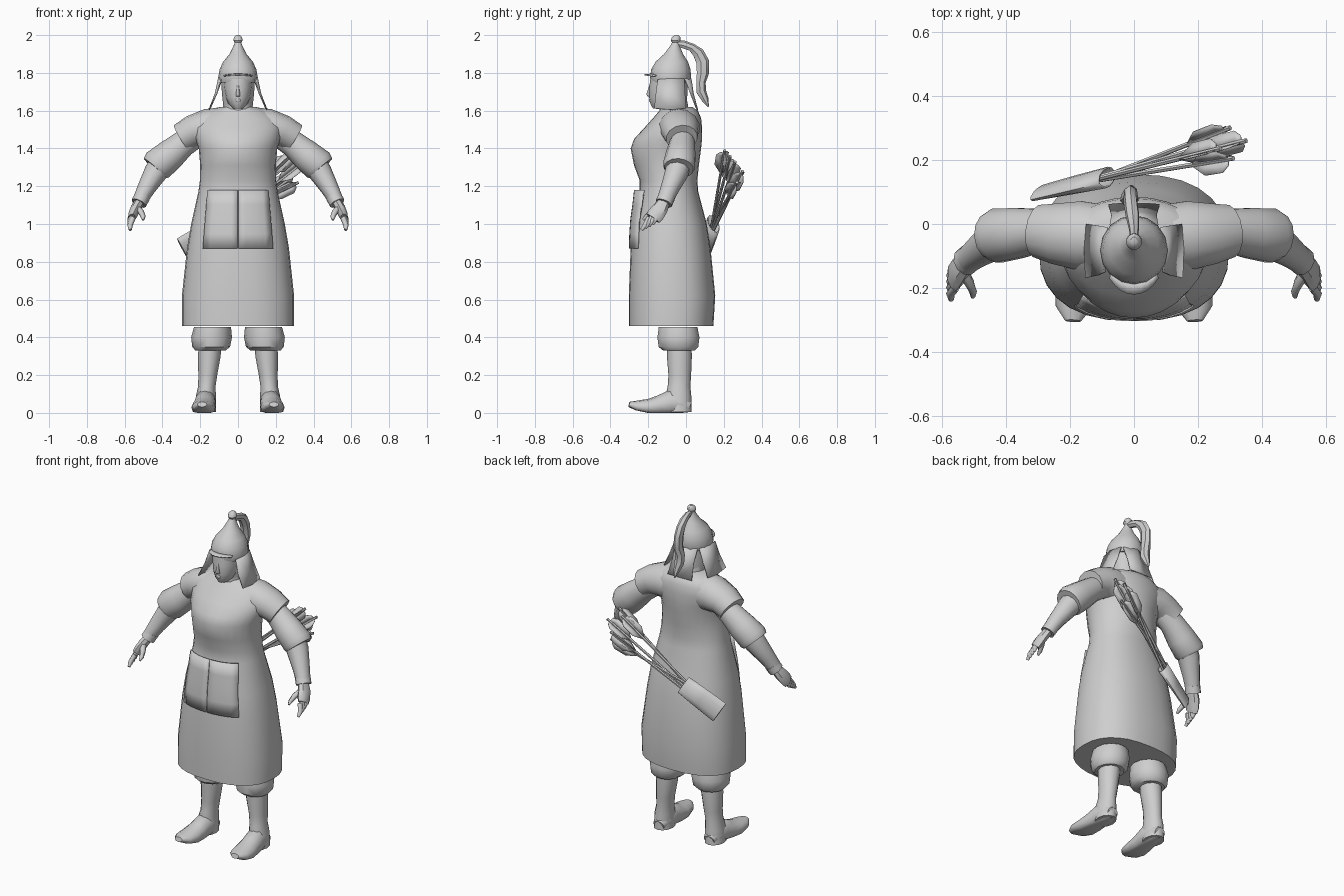
import bpy, bmesh, math
from mathutils import Vector

grey = bpy.data.materials.new("plain_grey")
grey.diffuse_color = (0.62, 0.62, 0.62, 1)


def finish(name, bm, thick=0, angle=40):
    """Turn a bmesh into a named, smooth-by-angle object."""
    bmesh.ops.recalc_face_normals(bm, faces=bm.faces)
    me = bpy.data.meshes.new(name)
    bm.to_mesh(me)
    bm.free()
    me.materials.append(grey)
    me.shade_smooth()
    me.set_sharp_from_angle(angle=math.radians(angle))
    ob = bpy.data.objects.new(name, me)
    bpy.context.collection.objects.link(ob)
    if thick:
        mod = ob.modifiers.new("thickness", "SOLIDIFY")
        mod.thickness = thick
        mod.offset = 0
    return ob


def power(c, e):
    return math.copysign(abs(c) ** (2 / e), c)


def loft(name, rings, n=12, ref=(0, 1, 0), side=1, caps=(True, True), flat=False, angle=40):
    """Skin rings (x, y, z, a, b, squareness); b lies along ref, flat keeps rings level."""
    bm = bmesh.new()
    ctr = [Vector(r[:3]) for r in rings]
    loops = []
    for i, r in enumerate(rings):
        t = ctr[min(i + 1, len(ctr) - 1)] - ctr[max(i - 1, 0)]
        t = Vector((0, 0, 1)) if flat else t.normalized()
        u = Vector(ref).cross(t).normalized()
        v = t.cross(u)
        e = r[5] if len(r) > 5 else 2
        ring = []
        for k in range(n):
            w = 2 * math.pi * k / n
            p = ctr[i] + u * r[3] * power(math.cos(w), e) + v * r[4] * power(math.sin(w), e)
            ring.append(bm.verts.new((p.x * side, p.y, p.z)))
        loops.append(ring)
    for a, b in zip(loops, loops[1:]):
        for k in range(n):
            bm.faces.new((a[k], a[(k + 1) % n], b[(k + 1) % n], b[k]))
    if caps[0]:
        bm.faces.new(loops[0])
    if caps[1]:
        bm.faces.new(loops[-1])
    return finish(name, bm, angle=angle)


def sheet(name, rows, thick=0.008, side=1):
    """Thin plate through rows of points."""
    bm = bmesh.new()
    g = [[bm.verts.new((p[0] * side, p[1], p[2])) for p in row] for row in rows]
    for a, b in zip(g, g[1:]):
        for k in range(len(a) - 1):
            bm.faces.new((a[k], a[k + 1], b[k + 1], b[k]))
    return finish(name, bm, thick)


# Robe: (z, half width, front y, back y, squareness)
robe = [(0.46, .297, -.303, .145, 2.4), (0.62, .297, -.303, .155, 2.4), (0.87, .27, -.293, .13, 2.3),
        (1.0, .248, -.28, .11, 2.3), (1.17, .21, -.245, .065, 2.2), (1.23, .202, -.245, .06, 2.1),
        (1.31, .2, -.275, .068, 2), (1.40, .208, -.293, .08, 1.9), (1.45, .225, -.275, .085, 1.9),
        (1.51, .235, -.22, .085, 2), (1.56, .215, -.175, .08, 2), (1.595, .165, -.145, .065, 2),
        (1.62, .095, -.125, .035, 2)]
loft("robe", [(0, (f + b) / 2, z, w, (b - f) / 2, e) for z, w, f, b, e in robe],
     n=28, flat=True)
loft("neck", [(0, -.06, 1.57, .08, .08), (0, -.07, 1.68, .075, .07)], n=12)


def robe_point(x, z, gap):
    """Point just in front of the robe."""
    for lo, hi in zip(robe, robe[1:]):
        if lo[0] <= z <= hi[0]:
            t = (z - lo[0]) / (hi[0] - lo[0])
            w, f, b, e = [p + (q - p) * t for p, q in zip(lo[1:], hi[1:])]
            depth = max(0, 1 - (x / w) ** e) ** (1 / e)
            return (x, (f + b) / 2 - (b - f) / 2 * depth - gap, z)


# Front apron in two halves with a narrow slit
for s, nm in ((1, "left"), (-1, "right")):
    rows = []
    for i in range(5):
        z = 0.87 + 0.31 * i / 4
        edge = 0.185 - 0.025 * i / 4
        rows.append([robe_point(.002 + (edge - .002) * k / 5, z, 0.006 + 0.02 * i / 4)
                     for k in range(6)])
    sheet("apron_" + nm, rows, 0.008, s)

# Head
loft("face", [(0, -.135, 1.612, .026, .04), (0, -.122, 1.635, .05, .066),
              (0, -.11, 1.67, .066, .085), (0, -.1, 1.72, .076, .095),
              (0, -.09, 1.80, .085, .095)], n=16, flat=True)
loft("nose", [(0, -.188, 1.674, .013, .015), (0, -.195, 1.685, .011, .018),
              (0, -.186, 1.735, .006, .009)], n=6, flat=True, angle=70)
loft("lips", [(0, -.178, 1.645, .012, .016), (0, -.18, 1.655, .02, .016),
              (0, -.182, 1.664, .012, .012)], n=8, flat=True, angle=70)

# Helmet with knob
loft("helmet", [(0, -.082, 1.75, .1, .1), (0, -.082, 1.775, .105, .109), (0, -.08, 1.82, .097, .104),
                (0, -.075, 1.86, .078, .085), (0, -.066, 1.90, .045, .05),
                (0, -.058, 1.945, .022, .024), (0, -.056, 1.96, .018, .018),
                (0, -.055, 1.972, .025, .026), (0, -.052, 1.99, .021, .022),
                (0, -.05, 2.0, .01, .01)], n=16, flat=True)
arc = [math.radians(-50 + 100 * k / 8) for k in range(9)]
sheet("visor", [[(r * math.sin(a), -.08 - (r + e) * math.cos(a), 1.775 + d + .018 * math.cos(a))
                 for a in arc] for r, e, d in ((.095, .005, 0), (.098, .042, -.003))], .007)

# Helmet neck guards
for s, nm in ((1, "left"), (-1, "right")):
    sheet("cheek_guard_" + nm,
          [[(.09, -.15, 1.765), (.103, -.08, 1.77), (.083, -.01, 1.77)],
           [(.112, -.16, 1.69), (.12, -.08, 1.69), (.113, -.005, 1.69)],
           [(.15, -.168, 1.612), (.153, -.08, 1.605), (.147, 0, 1.612)]], .006, s)
sheet("nape_guard", [[(-.075, -.005, 1.77), (0, .026, 1.77), (.075, -.005, 1.77)],
                     [(-.07, .025, 1.69), (0, .038, 1.69), (.07, .025, 1.69)],
                     [(-.08, .06, 1.6), (0, .062, 1.6), (.08, .06, 1.6)]], .006)
loft("head_back", [(0, -.065, 1.6, .075, .065), (0, -.07, 1.69, .085, .08),
                   (0, -.078, 1.77, .09, .09)], n=14, flat=True)

# Horse-hair plume
loft("plume", [(0, -.05, 1.955, .014, .012), (0, -.015, 1.95, .022, .016), (-.005, .03, 1.935, .022, .022),
               (-.01, .064, 1.905, .032, .022), (-.012, .086, 1.86, .036, .022),
               (-.01, .088, 1.8, .034, .024), (-.016, .078, 1.75, .026, .028),
               (-.012, .08, 1.7, .027, .028), (-.008, .1, 1.66, .02, .018),
               (-.005, .118, 1.62, .004, .004)], n=7, ref=(1, 0, 0), angle=30)

# Arms and legs, one set per side
for s, nm in ((1, "left"), (-1, "right")):
    loft("shoulder_cap_" + nm, [(.08, -.04, 1.505, .115, .1), (.17, -.036, 1.508, .1, .11),
                                (.24, -.03, 1.49, .086, .097), (.297, -.022, 1.455, .08, .084)],
         n=14, side=s)
    loft("sleeve_" + nm, [(.22, -.02, 1.47, .065, .06), (.29, -.02, 1.425, .07, .068),
                          (.36, -.028, 1.365, .082, .08), (.425, -.036, 1.312, .088, .086),
                          (.44, -.038, 1.295, .078, .078)], n=14, side=s)
    loft("forearm_" + nm, [(.39, -.035, 1.335, .07, .07), (.437, -.05, 1.272, .062, .063),
                           (.485, -.085, 1.19, .048, .05), (.523, -.115, 1.118, .038, .042)],
         n=10, side=s)
    loft("cuff_" + nm, [(.507, -.102, 1.145, .042, .046), (.525, -.117, 1.11, .042, .046)], n=10, side=s)
    loft("palm_" + nm, [(.52, -.115, 1.12, .026, .032), (.54, -.135, 1.085, .028, .042),
                        (.556, -.16, 1.05, .025, .046), (.563, -.175, 1.03, .02, .042)], n=8, side=s)
    for k in range(4):
        d = (k - 1.5) * .019
        loft("finger_%s_%d" % (nm, k + 1),
             [(.556, -.168 + d, 1.05 + d * .6, .015, .015), (.572, -.188 + d, 1.01 + d * .6, .014, .014),
              (.57, -.207 + d, .983 + d * .5, .009, .009)], n=6, side=s, angle=70)
    loft("thumb_" + nm, [(.533, -.15, 1.085, .018, .018), (.512, -.185, 1.062, .016, .016),
                         (.502, -.21, 1.038, .013, .013), (.502, -.228, 1.022, .007, .007)],
         n=6, side=s, angle=70)
    loft("trouser_" + nm, [(.135, -.042, .455, .098, .105),
                           (.14, -.04, .40, .108, .114), (.142, -.04, .35, .1, .108),
                           (.146, -.038, .33, .08, .085)], n=14, side=s, flat=True)
    loft("boot_shaft_" + nm, [(.148, -.035, .36, .06, .064), (.152, -.035, .3, .06, .066),
                              (.16, -.033, .2, .05, .06), (.165, -.037, .14, .046, .06),
                              (.17, -.04, .09, .053, .068), (.172, -.04, .004, .055, .07)],
         n=12, side=s, flat=True)
    # Foot: flattened onto the ground after skinning
    foot = loft("boot_foot_" + nm, [(.17, .02, .03, .03, .035), (.17, -.02, .045, .06, .053),
                                    (.173, -.08, .05, .073, .057), (.178, -.14, .035, .058, .06),
                                    (.183, -.2, .028, .046, .064), (.188, -.26, .034, .032, .056),
                                    (.19, -.302, .045, .014, .025)], n=12, ref=(1, 0, 0), side=s,
                angle=50)
    for v in foot.data.vertices:
        v.co.z = max(v.co.z, 0 if v.co.y > -.22 else (-.22 - v.co.y) * .3)

# Quiver, lying aslant against the back
base, mouth = Vector((-.295, .098, .87)), Vector((-.085, .145, 1.0))
quiver = [(*base.lerp(mouth, t), a, b) for t, a, b in
          ((0, .064, .016), (.5, .061, .024), (1, .056, .03))]
ob = loft("quiver", quiver, n=12, ref=(-.33, .93, .22), caps=(True, False))
ob.modifiers.new("wall", "SOLIDIFY").thickness = .006

# Arrows with three vanes each
tips = [(.30, .30, 1.28), (.35, .26, 1.33), (.31, .205, 1.39), (.27, .235, 1.36), (.32, .27, 1.22)]
for i, tip in enumerate(tips):
    tip = Vector(tip)
    start = mouth.lerp(base, .3) + Vector((-.012, 0, .02)) * (i - 2) * .6
    axis = (tip - start).normalized()
    loft("arrow_shaft_%d" % (i + 1), [(*start, .008, .008), (*tip, .008, .008)], n=6)
    u = axis.orthogonal().normalized()
    w = axis.cross(u)
    for k in range(3):
        a = 2 * math.pi * k / 3 + i
        out = (u * math.cos(a) + w * math.sin(a)) * .041
        p = [tip - axis * d for d in (.175, .12, .045, .02)]
        sheet("arrow_vane_%d_%d" % (i + 1, k + 1),
              [p, [p[0] + out * .15, p[1] + out, p[2] + out, p[3] + out * .5]], .003)
